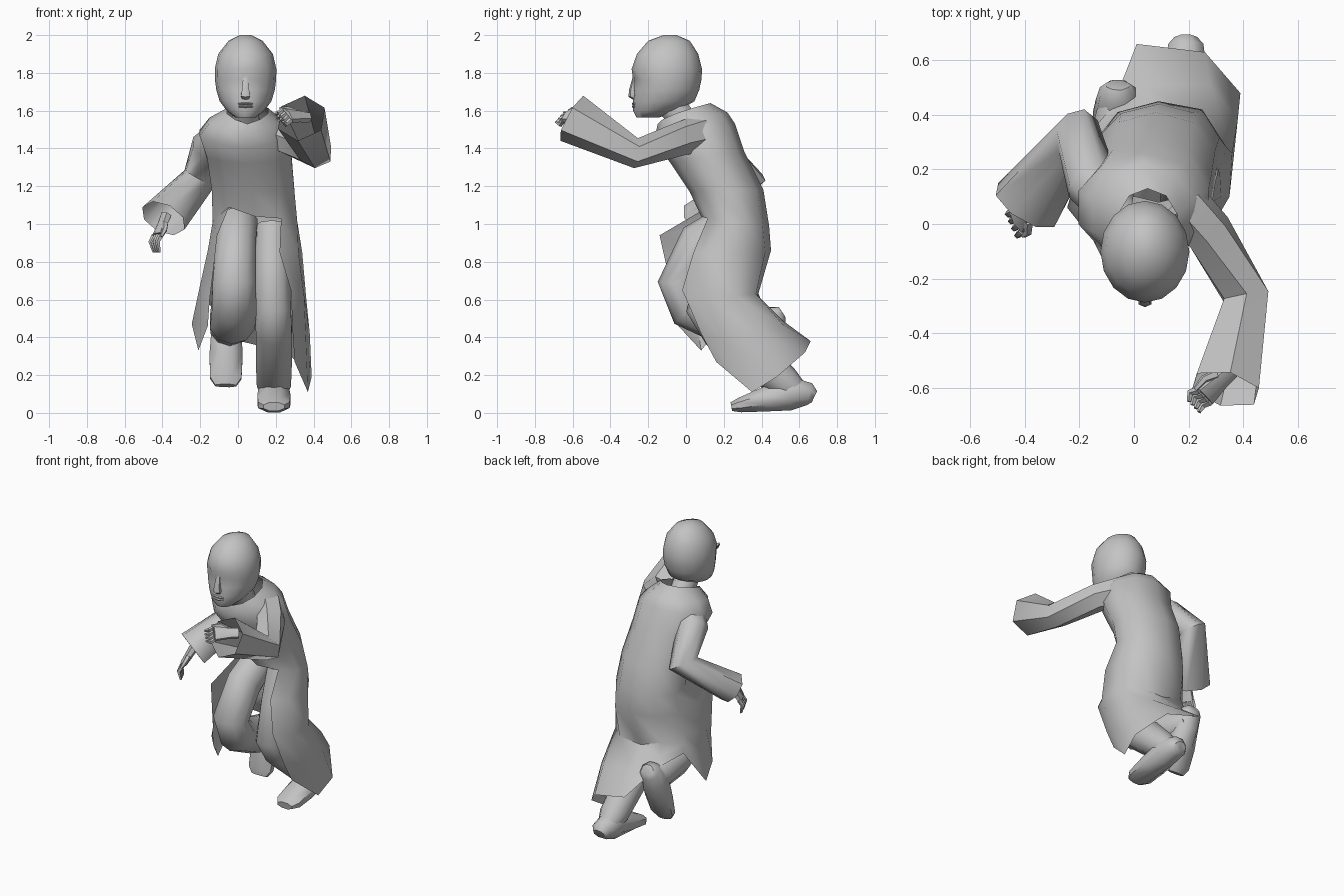
import bpy, bmesh, math
from mathutils import Vector

old = bpy.data.objects.get("Cube")
if old:
    bpy.data.objects.remove(old)

grey = bpy.data.materials.new("plain grey")
grey.use_nodes = True
grey.diffuse_color = (0.55, 0.55, 0.55, 1)
grey.node_tree.nodes["Principled BSDF"].inputs["Base Color"].default_value = (0.55, 0.55, 0.55, 1)


def finish(name, bm, angle=50):
    """Turn a bmesh into a named, smooth shaded object."""
    bmesh.ops.recalc_face_normals(bm, faces=bm.faces)
    mesh = bpy.data.meshes.new(name)
    bm.to_mesh(mesh)
    bm.free()
    mesh.materials.append(grey)
    obj = bpy.data.objects.new(name, mesh)
    bpy.context.collection.objects.link(obj)
    bpy.ops.object.select_all(action="DESELECT")
    obj.select_set(True)
    bpy.context.view_layer.objects.active = obj
    bpy.ops.object.shade_smooth_by_angle(angle=math.radians(angle))


def bridge(bm, a, b, closed=True):
    """Fill quads between two rows of vertices."""
    for i in range(len(a) if closed else len(a) - 1):
        j = (i + 1) % len(a)
        bm.faces.new((a[i], a[j], b[j], b[i]))


def loft(bm, rings, caps=True):
    rows = [[bm.verts.new(p) for p in ring] for ring in rings]
    for a, b in zip(rows, rows[1:]):
        bridge(bm, a, b)
    if caps:
        bm.faces.new(rows[0])
        bm.faces.new(rows[-1])
    return rows


def tube_rings(stations, sides, side):
    """Stations are (centre, half width, half height) along a path."""
    centres = [Vector(s[0]) for s in stations]
    rings = []
    for i, (_, wide, high) in enumerate(stations):
        c = centres[i]
        t = Vector()
        if i:
            t += (c - centres[i - 1]).normalized()
        if i + 1 < len(centres):
            t += (centres[i + 1] - c).normalized()
        t.normalize()
        s = Vector(side)
        s = (s - t * s.dot(t)).normalized()
        n = t.cross(s)
        turn = math.tau / sides
        rings.append([c + s * wide * math.cos(turn * (k + .5)) + n * high * math.sin(turn * (k + .5))
                      for k in range(sides)])
    return rings


def tube(name, stations, sides=8, side=(1, 0, 0), caps=True):
    bm = bmesh.new()
    loft(bm, tube_rings(stations, sides, side), caps)
    finish(name, bm)


# Coat: leaning torso rings (centre x, half width, front y, front z, back y, back z)
SIDES = 10
torso = [(.05, .115, -.15, 1.53, .13, 1.64),
         (.035, .195, -.16, 1.48, .22, 1.59),
         (.035, .25, -.14, 1.4, .26, 1.53),
         (.06, .235, -.08, 1.32, .31, 1.38),
         (.08, .23, .02, 1.17, .41, 1.18),
         (.09, .235, .08, 1.04, .44, .99)]
bm = bmesh.new()
rings = []
for cx, rx, fy, fz, by, bz in torso:
    ring = []
    for k in range(SIDES):
        a = math.tau * k / SIDES
        f = (1 - math.cos(a)) / 2
        ring.append((cx + rx * math.sin(a), fy + (by - fy) * f, fz + (bz - fz) * f ** .65))
    rings.append(ring)
rows = loft(bm, rings, caps=False)
rows[-1][-1].co.z += .06  # hem lifted by the raised thigh

# Skirt of the coat: fold lines hanging from the waist, open at the front
folds = [[(.22, .04, .85), (.28, -.02, .65), (.29, .08, .42), (.3, .16, .27)],
         [(.32, .1, .85), (.35, .1, .62), (.36, .2, .38), (.37, .35, .11)],
         [(.34, .28, .85), (.36, .26, .62), (.38, .38, .42), (.39, .48, .19)],
         [(.25, .42, .85), (.25, .37, .63), (.28, .51, .47), (.26, .63, .32)],
         [(.09, .45, .86), (.08, .38, .62), (.05, .51, .49), (.01, .66, .38)],
         [(-.06, .41, .86), (-.07, .37, .67), (-.08, .4, .59), (-.08, .43, .52)],
         [(-.15, .28, .86), (-.17, .27, .72), (-.18, .28, .66), (-.19, .3, .6)],
         [(-.16, .08, .86), (-.2, .06, .68), (-.245, .06, .47), (-.21, .08, .33)],
         [(-.11, -.14, .94), (-.13, -.1, .76), (-.15, -.06, .6), (-.16, -.04, .46)]]
previous = rows[-1][1:]
for level in range(4):
    row = [bm.verts.new(f[level]) for f in folds]
    bridge(bm, previous, row, closed=False)
    previous = row
finish("coat", bm)

# Sleeves, open at the cuffs
tube("left_sleeve", [((.18, .08, 1.48), .09, .1), ((.275, -.03, 1.45), .09, .09),
                     ((.41, -.265, 1.375), .095, .08), ((.335, -.605, 1.56), .135, .135)],
     sides=6, side=(1, -.3, 0), caps=False)
tube("right_sleeve", [((-.07, .06, 1.48), .09, .09), ((-.155, .15, 1.41), .095, .1),
                      ((-.205, .325, 1.24), .09, .1), ((-.395, .07, 1.03), .135, .105)],
     side=(1, -.75, -.4), caps=False)


# Hands: a flat palm, four curled fingers and a thumb
def hand(name, wrist, knuckle, tip, across):
    wrist, knuckle, tip = Vector(wrist), Vector(knuckle), Vector(tip)
    across = Vector(across).normalized()
    along = knuckle - wrist
    curl = along.cross(across).normalized() * .02
    bm = bmesh.new()
    loft(bm, tube_rings([(wrist - along * .8, .035, .03), (wrist, .038, .026),
                         (knuckle, .052, .022)], 6, across))
    for i in range(4):
        off = across * (i - 1.5) * .026
        mid = (knuckle + tip) / 2 + off * 1.1 + curl
        loft(bm, tube_rings([(knuckle + off, .014, .016), (mid, .013, .014),
                             (tip + off * .9, .008, .008)], 5, across))
    thumb = wrist + across * .035
    loft(bm, tube_rings([(thumb, .018, .018), (thumb + across * .025 + along * .5, .015, .015),
                         (thumb + across * .02 + along * 1.1, .009, .009)], 5, curl))
    finish(name, bm)


hand("left_hand", (.32, -.57, 1.57), (.26, -.63, 1.575), (.22, -.67, 1.565), (-.5, .5, .6))
hand("right_hand", (-.4, .04, 1.0), (-.425, .01, .94), (-.43, 0, .85), (.4, -.9, 0))

# Trousers
tube("right_leg", [((0, .24, 1.0), .11, .11), ((-.01, .08, .89), .11, .13),
                   ((-.02, -.05, .69), .12, .1), ((-.02, .02, .56), .125, .12),
                   ((-.03, .2, .48), .125, .12), ((-.05, .4, .45), .1, .1),
                   ((-.06, .47, .46), .07, .08)], sides=10)
tube("left_leg", [((.18, .24, .98), .1, .12), ((.18, .17, .78), .1, .11),
                  ((.185, .1, .55), .1, .1), ((.19, .18, .43), .1, .1),
                  ((.19, .38, .28), .1, .11), ((.19, .52, .16), .095, .09),
                  ((.19, .58, .11), .07, .07)], sides=10)


# Shoes: one profile of (fraction along, lift, half width, half height)
def shoe(name, heel, toe, up):
    heel, toe, up = Vector(heel), Vector(toe), Vector(up).normalized()
    profile = [(0, .055, .045, .035), (.06, .07, .07, .065), (.3, .085, .085, .1),
               (.6, .06, .095, .07), (.9, .04, .09, .042), (1, .035, .06, .025)]
    tube(name, [(heel.lerp(toe, f) + up * lift, w, h) for f, lift, w, h in profile], sides=8)


shoe("left_shoe", (.19, .68, .03), (.19, .24, -.002), (0, 0, 1))
shoe("right_shoe", (-.06, .56, .51), (-.065, .36, .13), (0, -.9, .4))

# Neck
tube("neck", [((.04, .02, 1.5), .08, .08), ((.04, -.1, 1.66), .075, .08)])

# Head: rings of (height, front y, back y, half width)
skull = [(2.0, -.12, -.05, .03), (1.97, -.2, .02, .09), (1.9, -.26, .065, .145),
         (1.82, -.288, .085, .163), (1.765, -.28, .082, .162), (1.71, -.278, .07, .155),
         (1.65, -.28, .045, .137), (1.6, -.28, -.04, .1), (1.565, -.262, -.14, .055)]
bm = bmesh.new()
rings = []
for z, front, back, rx in skull:
    ring = []
    for k in range(16):
        a = math.tau * k / 16
        y = (front + back) / 2 - (back - front) / 2 * math.cos(a)
        if z == 1.765 and k in (1, 15):  # eye sockets
            y += .02
        ring.append((.04 + rx * math.sin(a), y, z))
    rings.append(ring)
loft(bm, rings)
finish("head", bm)

# Nose and lips
tube("nose", [((.04, -.27, 1.785), .014, .01), ((.04, -.283, 1.71), .022, .018),
              ((.04, -.284, 1.68), .028, .022), ((.04, -.272, 1.665), .02, .01)], sides=6)
for name, z in (("upper_lip", 1.637), ("lower_lip", 1.622)):
    tube(name, [((.04 + x, -.277 + abs(x) * .3, z), .008 - abs(x) * .1, .01) for x in (-.036, 0, .036)],
         sides=6, side=(0, 0, 1))
